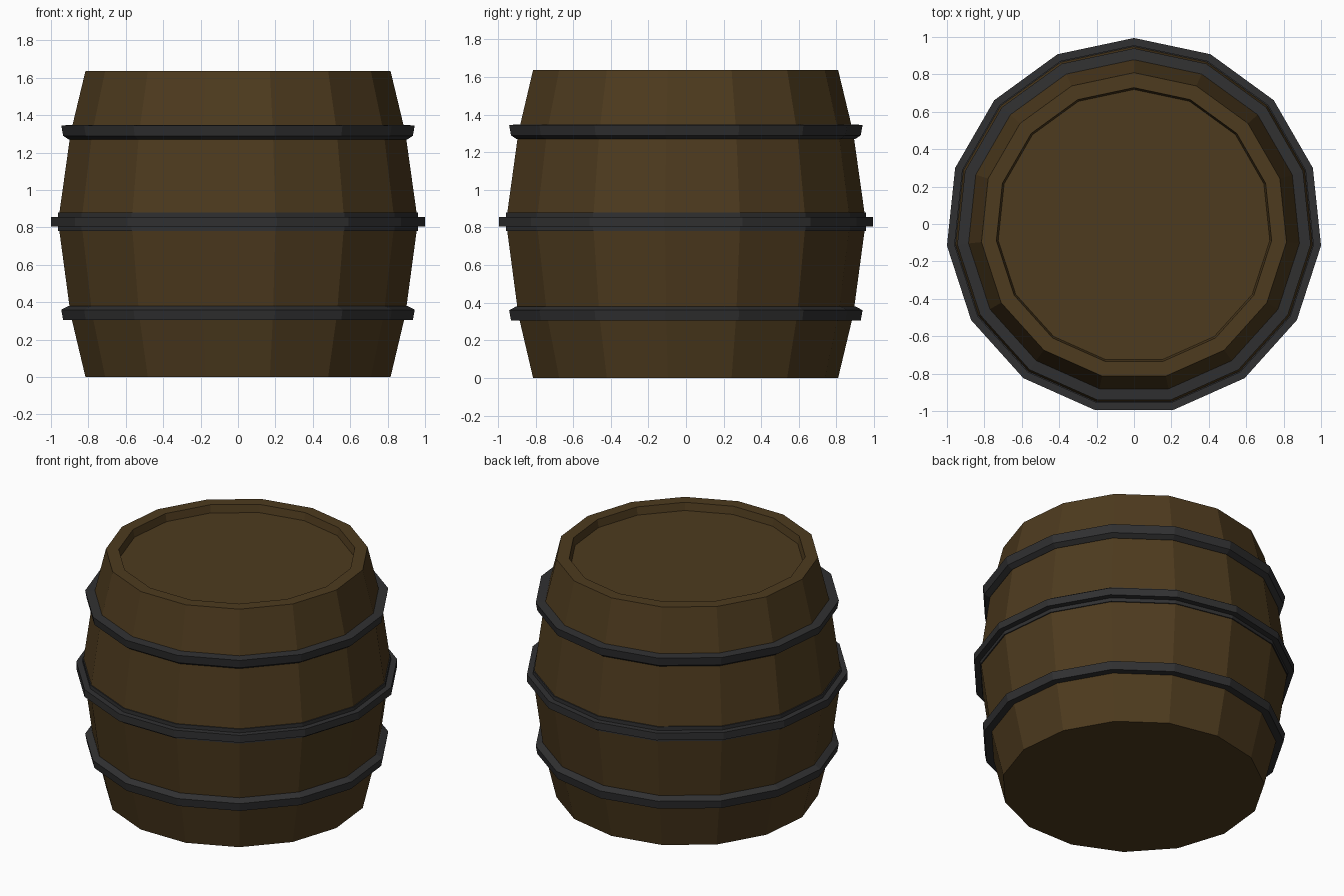
import bpy, bmesh
from math import sin, cos, tau

if "Cube" in bpy.data.objects:
    bpy.data.objects.remove(bpy.data.objects["Cube"])

SIDES = 15
Y_SHIFT = -0.011   # centres the odd-sided outline on y = 0


def material(name, rgb):
    m = bpy.data.materials.new(name)
    m.diffuse_color = (*rgb, 1)
    m.use_nodes = True
    m.node_tree.nodes["Principled BSDF"].inputs["Base Color"].default_value = m.diffuse_color
    return m


def lathe(name, profile, mat, closed_loop):
    """Revolve (radius, z) points into a faceted solid, one corner towards +y."""
    bm = bmesh.new()
    rings = []
    for r, z in profile:
        rings.append([bm.verts.new((r * sin(tau * i / SIDES),
                                    r * cos(tau * i / SIDES) + Y_SHIFT, z))
                      for i in range(SIDES)])
    pairs = list(zip(rings, rings[1:]))
    if closed_loop:
        pairs.append((rings[-1], rings[0]))
    else:
        bm.faces.new(rings[0])
        bm.faces.new(rings[-1])
    for a, b in pairs:
        for i in range(SIDES):
            j = (i + 1) % SIDES
            bm.faces.new((a[i], a[j], b[j], b[i]))
    bmesh.ops.recalc_face_normals(bm, faces=bm.faces)
    mesh = bpy.data.meshes.new(name)
    bm.to_mesh(mesh)
    bm.free()
    mesh.materials.append(mat)
    obj = bpy.data.objects.new(name, mesh)
    bpy.context.collection.objects.link(obj)
    return obj


wood = material("wood", (0.075, 0.043, 0.013))
iron = material("iron", (0.03, 0.03, 0.031))

# Barrel body with a recessed lid
lathe("barrel_body", [(0.82, 0), (0.9, 0.335), (0.967, 0.83), (0.9, 1.305),
                      (0.82, 1.637), (0.74, 1.637), (0.73, 1.585)], wood, False)

# Iron hoops: bevelled bands wrapped around the staves
lathe("lower_hoop", [(0.88, 0.305), (0.94, 0.305), (0.95, 0.36),
                     (0.912, 0.38), (0.87, 0.38)], iron, True)
lathe("middle_hoop", [(0.93, 0.78), (0.967, 0.78), (0.967, 0.805), (1.0055, 0.805),
                      (1.0055, 0.855), (0.967, 0.855), (0.967, 0.88), (0.93, 0.88)],
      iron, True)
lathe("upper_hoop", [(0.87, 1.27), (0.91, 1.27), (0.94, 1.29),
                     (0.95, 1.345), (0.87, 1.35)], iron, True)
